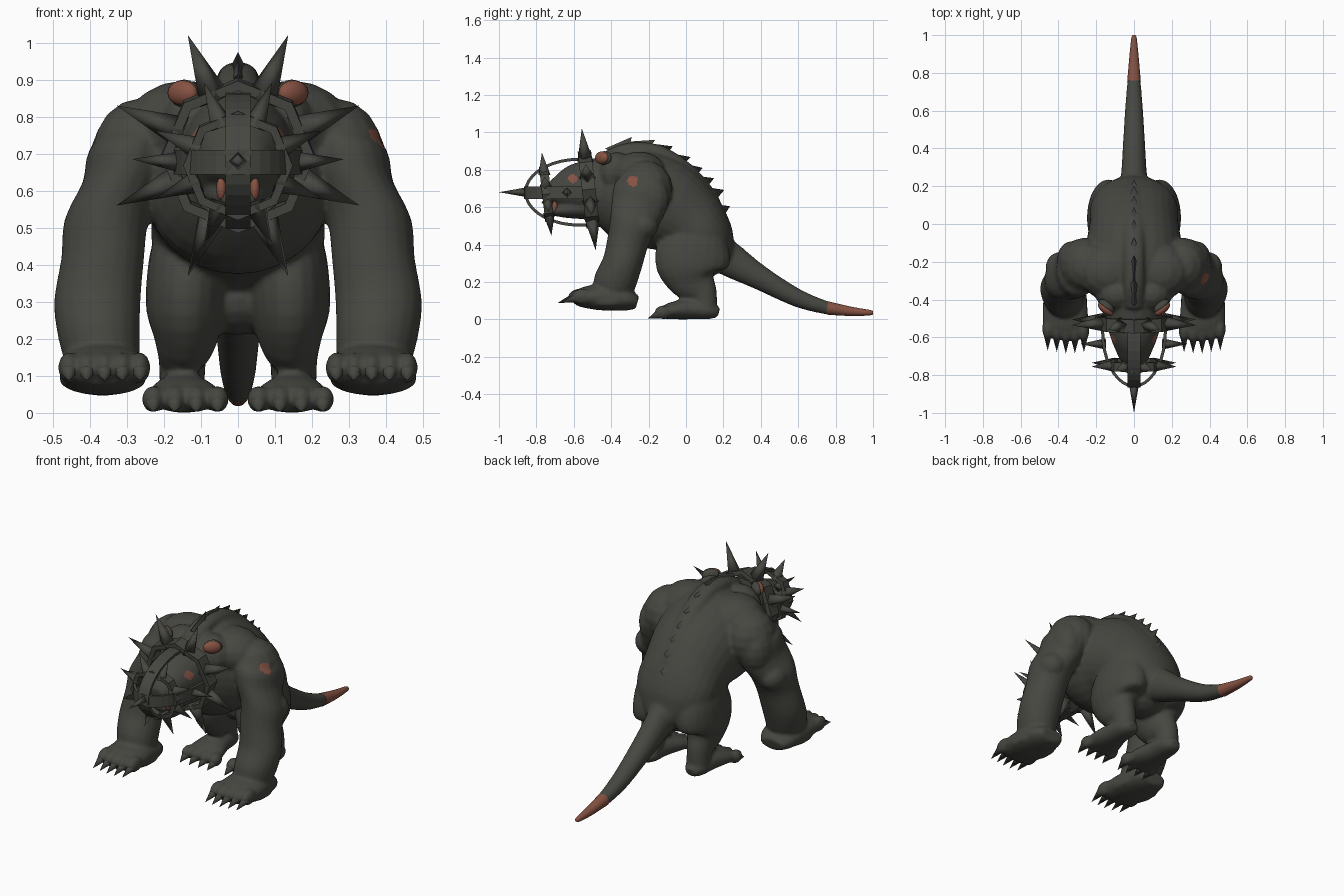
import bpy, bmesh
from math import sin, cos, pi, radians, hypot
from mathutils import Vector, Matrix

old = bpy.data.objects.get("Cube")
if old:
    bpy.data.objects.remove(old)


def material(name, rgb):
    m = bpy.data.materials.new(name)
    m.use_nodes = True
    m.diffuse_color = (*rgb, 1)
    m.node_tree.nodes["Principled BSDF"].inputs["Base Color"].default_value = (*rgb, 1)
    return m


HIDE = material("dark_grey_hide", (.062, .062, .053))
RED = material("raw_red", (.24, .085, .056))
SIDES = ((1, "left"), (-1, "right"))
skin = []  # overlapping masses that are fused into one hide


def select(objects):
    bpy.ops.object.select_all(action='DESELECT')
    for ob in objects:
        ob.select_set(True)
    bpy.context.view_layer.objects.active = objects[0]


def finish(name, bm, mat=HIDE, angle=0):
    bmesh.ops.recalc_face_normals(bm, faces=bm.faces)
    me = bpy.data.meshes.new(name)
    bm.to_mesh(me)
    bm.free()
    me.materials.append(mat)
    ob = bpy.data.objects.new(name, me)
    bpy.context.collection.objects.link(ob)
    if angle:
        select([ob])
        bpy.ops.object.shade_smooth_by_angle(angle=radians(angle))
    return ob


def spline(rows, steps=3):
    """Catmull-Rom interpolation of section rows."""
    out = []
    for i in range(len(rows) - 1):
        a, b, c, d = (rows[min(max(i + k, 0), len(rows) - 1)] for k in (-1, 0, 1, 2))
        for s in range(steps):
            t = s / steps
            out.append(b + (c - a) * t / 2 + (a * 2 - b * 5 + c * 4 - d) * t * t / 2
                       + (b * 3 - a - c * 3 + d) * t ** 3 / 2)
    return out + [rows[-1]]


def bridge(bm, rings, closed=False):
    n = len(rings[0])
    pairs = list(zip(rings, rings[1:])) + ([(rings[-1], rings[0])] if closed else [])
    for p, q in pairs:
        for i in range(n):
            j = (i + 1) % n
            bm.faces.new((p[i], p[j], q[j], q[i]))
    if not closed:
        bm.faces.new(rings[0])
        bm.faces.new(rings[-1])


def loft(name, rows, side=1, n=20, mat=HIDE):
    """Tube through rows of x, y, z, half width, half depth."""
    rows = spline([Vector(r) for r in rows])
    bm = bmesh.new()
    rings = []
    for i, r in enumerate(rows):
        t = rows[min(i + 1, len(rows) - 1)] - rows[max(i - 1, 0)]
        up = Vector((0, -t[2], t[1])).normalized()
        rings.append([bm.verts.new((side * (r[0] + r[3] * cos(a)), r[1] + up.y * r[4] * sin(a),
                                    r[2] + up.z * r[4] * sin(a)))
                      for a in (2 * pi * k / n for k in range(n))])
    bridge(bm, rings)
    return finish(name, bm, mat, 60)


def spike(name, base, tip, radius, sides=4, flat=1):
    base, tip = Vector(base), Vector(tip)
    d = tip - base
    bm = bmesh.new()
    mat = (Matrix.Translation((base + tip) / 2) @ d.to_track_quat('Z', 'Y').to_matrix().to_4x4()
           @ Matrix.Diagonal((flat, 1, 1, 1)))
    bmesh.ops.create_cone(bm, cap_ends=True, segments=sides, radius1=radius, radius2=0,
                          depth=d.length, matrix=mat)
    return finish(name, bm, angle=100)


def blob(name, pos, size, mat=HIDE, yaw=0):
    bm = bmesh.new()
    mat4 = (Matrix.Translation(pos) @ Matrix.Rotation(radians(yaw), 4, 'Z')
            @ Matrix.Diagonal((*size, 1)))
    bmesh.ops.create_uvsphere(bm, u_segments=14, v_segments=8, radius=1, matrix=mat4)
    return finish(name, bm, mat, 60)


def band(name, quads, closed=False):
    bm = bmesh.new()
    bridge(bm, [[bm.verts.new(p) for p in q] for q in quads], closed)
    return finish(name, bm)


# Torso, pelvis, raised spine and tail
skin += [
    loft("body", [(0, -.47, .69, .13, .17), (0, -.40, .68, .19, .21), (0, -.27, .65, .26, .265),
                  (0, -.12, .61, .255, .255), (0, 0, .53, .235, .215), (0, .09, .44, .23, .175),
                  (0, .16, .36, .18, .13), (0, .22, .31, .09, .08)], n=28),
    blob("pelvis", (0, .07, .31), (.15, .13, .10)),
    loft("spine", [(0, -.44, .86, .05, .03), (0, -.33, .90, .055, .04), (0, -.20, .905, .055, .04),
                   (0, -.10, .87, .055, .04), (0, 0, .80, .055, .04), (0, .08, .725, .05, .035),
                   (0, .15, .635, .045, .03), (0, .20, .53, .04, .02)]),
    loft("tail", [(0, .16, .37, .09, .10), (0, .25, .31, .07, .09), (0, .40, .22, .06, .065),
                  (0, .60, .112, .048, .048), (0, .76, .06, .035, .035), (0, .80, .054, .03, .03)])]
loft("tail_tip", [(0, .755, .061, .036, .036), (0, .88, .043, .025, .025),
                  (0, .98, .036, .015, .015), (0, 1, .036, .008, .008)], mat=RED)

# Overlapping back fins leaning rearwards: base y, z, then tip y, z
fins = [(-.38, .87, -.29, .975), (-.29, .89, -.165, .96), (-.19, .88, -.07, .925),
        (-.10, .83, .025, .868), (-.02, .775, .09, .81), (.04, .71, .15, .755),
        (.09, .65, .205, .692), (.14, .56, .235, .605)]
for i, (y, z, ty, tz) in enumerate(fins):
    spike(f"back_fin_{i}", (0, y, z), (0, ty, tz), .068, flat=.75)

# Head, jaw and snout
skin += [
    loft("head", [(0, -.44, .70, .15, .18), (0, -.52, .705, .145, .15), (0, -.60, .70, .125, .128),
                  (0, -.67, .685, .097, .092), (0, -.72, .675, .073, .06), (0, -.75, .67, .04, .03)]),
    loft("lower_jaw", [(0, -.46, .61, .12, .09), (0, -.56, .595, .10, .06),
                       (0, -.65, .585, .077, .042), (0, -.72, .58, .045, .024)])]

for side, tag in SIDES:
    # Ears turned outward, and gums
    blob(f"{tag}_ear", (side * .145, -.435, .862), (.05, .025, .038), yaw=side * 40)
    blob(f"{tag}_inner_ear", (side * .15, -.45, .864), (.05, .024, .034), RED, side * 40)
    blob(f"{tag}_gum", (side * .045, -.705, .606), (.014, .018, .032), RED)

    # Shoulder, arm and hand
    skin += [
        blob(f"{tag}_nape", (side * .09, -.37, .78), (.115, .10, .115)),
        blob(f"{tag}_trapezius", (side * .14, -.25, .775), (.165, .15, .123)),
        blob(f"{tag}_shoulder", (side * .26, -.22, .70), (.135, .15, .15)),
        blob(f"{tag}_upper_arm", (side * .335, -.20, .65), (.075, .11, .13)),
        blob(f"{tag}_elbow", (side * .395, -.235, .50), (.075, .088, .075)),
        loft(f"{tag}_arm", [(.24, -.22, .78, .09, .10), (.29, -.23, .71, .112, .15),
                            (.31, -.25, .62, .11, .15), (.355, -.28, .52, .114, .13),
                            (.365, -.31, .42, .112, .112), (.38, -.34, .30, .117, .107),
                            (.375, -.38, .20, .11, .114), (.365, -.40, .13, .10, .10)], side),
        loft(f"{tag}_hand", [(.365, -.26, .09, .07, .035), (.365, -.32, .105, .105, .06),
                             (.365, -.43, .12, .118, .07), (.362, -.53, .118, .122, .06),
                             (.36, -.59, .115, .11, .04)], side),
        blob(f"{tag}_palm", (side * .365, -.42, .092), (.122, .16, .045))]
    for k in range(5):
        x, y = side * (.265 + .048 * k), -.575 + .008 * abs(k - 1.5)
        skin.append(blob(f"{tag}_finger_{k}", (x, y, .122), (.029, .06, .042)))
        spike(f"{tag}_finger_claw_{k}", (x, y - .03, .115), (x, y - .115, .088), .024, 6)

    # Leg and foot
    skin += [
        loft(f"{tag}_leg", [(.11, .08, .54, .07, .10), (.125, .06, .46, .105, .16),
                            (.135, .04, .36, .112, .20), (.14, .03, .27, .107, .188),
                            (.14, .045, .20, .085, .13), (.15, .09, .14, .064, .078),
                            (.15, .105, .06, .062, .062)], side),
        loft(f"{tag}_foot", [(.15, .175, .035, .03, .025), (.15, .13, .046, .06, .045),
                             (.15, .03, .055, .075, .055), (.145, -.07, .047, .10, .047),
                             (.143, -.13, .035, .10, .032)], side)]
    for k in range(4):
        x = side * (.055 + .058 * k)
        skin.append(blob(f"{tag}_toe_{k}", (x, -.125, .037), (.031, .045, .037)))
        spike(f"{tag}_toe_claw_{k}", (x, -.15, .026), (x, -.205, .004), .022, 6)

# Fuse the masses into one hide
select(skin)
bpy.ops.object.join()
hide = bpy.context.view_layer.objects.active
fuse = hide.modifiers.new("fuse", 'REMESH')
fuse.mode, fuse.voxel_size = 'VOXEL', .0095
relax = hide.modifiers.new("relax", 'SMOOTH')
relax.factor, relax.iterations = .5, 5
for name in ("fuse", "relax"):
    bpy.ops.object.modifier_apply(modifier=name)
bpy.ops.object.shade_smooth_by_angle(angle=radians(60))

# Red eyes and the scar on the left shoulder
hide.data.materials.clear()
for m in (HIDE, RED):
    hide.data.materials.append(m)
for f in hide.data.polygons:
    x, y, z = f.center
    eye = abs(x) > .05 and hypot(y + .605, z - .752) < .024
    scar = x > .3 and hypot(y + .285, z - .74) < .029
    f.material_index = int(eye or scar)


# Spiked octagonal hoops of the muzzle cage
def hoop(name, y, z, inner, outer, half, reach, base):
    place = Matrix.Translation((0, y, z)) @ Matrix.Rotation(radians(6.5), 4, 'X')

    def at(r, a, w=0):
        return place @ Vector((r * cos(a), w, r * sin(a)))
    angles = [pi / 8 + k * pi / 4 for k in range(8)]
    band(name, [(at(inner, a, -half), at(outer, a, -half), at(outer, a, half), at(inner, a, half))
                for a in (b + pi / 8 for b in angles)], True)
    for i, a in enumerate(angles):
        spike(f"{name}_spike_{i}", at(inner * .9, a), at(reach, a), base)


hoop("rear_hoop", -.52, .695, .18, .207, .036, .355, .045)
hoop("front_hoop", -.745, .67, .125, .148, .024, .242, .033)


# Curved cage straps running back to the rear hoop
def strap(name, radius, vertical, centre, half):
    path = [(pi * i / 18, -.57) for i in range(19)]
    quads = []
    for a, back in [(0, -.51)] + path + [(pi, -.51)]:
        quad = []
        for grow, w in ((0, -half), (.016, -half), (.016, half), (0, half)):
            u, y = (radius + grow) * cos(a), back - (.28 + grow) * sin(a)
            quad.append((w, y, centre + u) if vertical else (u, y, centre + w))
        quads.append(quad)
    band(name, quads)


strap("vertical_strap", .168, True, .68, .034)
strap("horizontal_strap", .158, False, .677, .033)
spike("nose_spike", (0, -.84, .68), (0, -1, .68), .028)
for side, tag in SIDES:
    spike(f"{tag}_strap_spike", (side * .15, -.635, .677), (side * .285, -.635, .685), .03)
